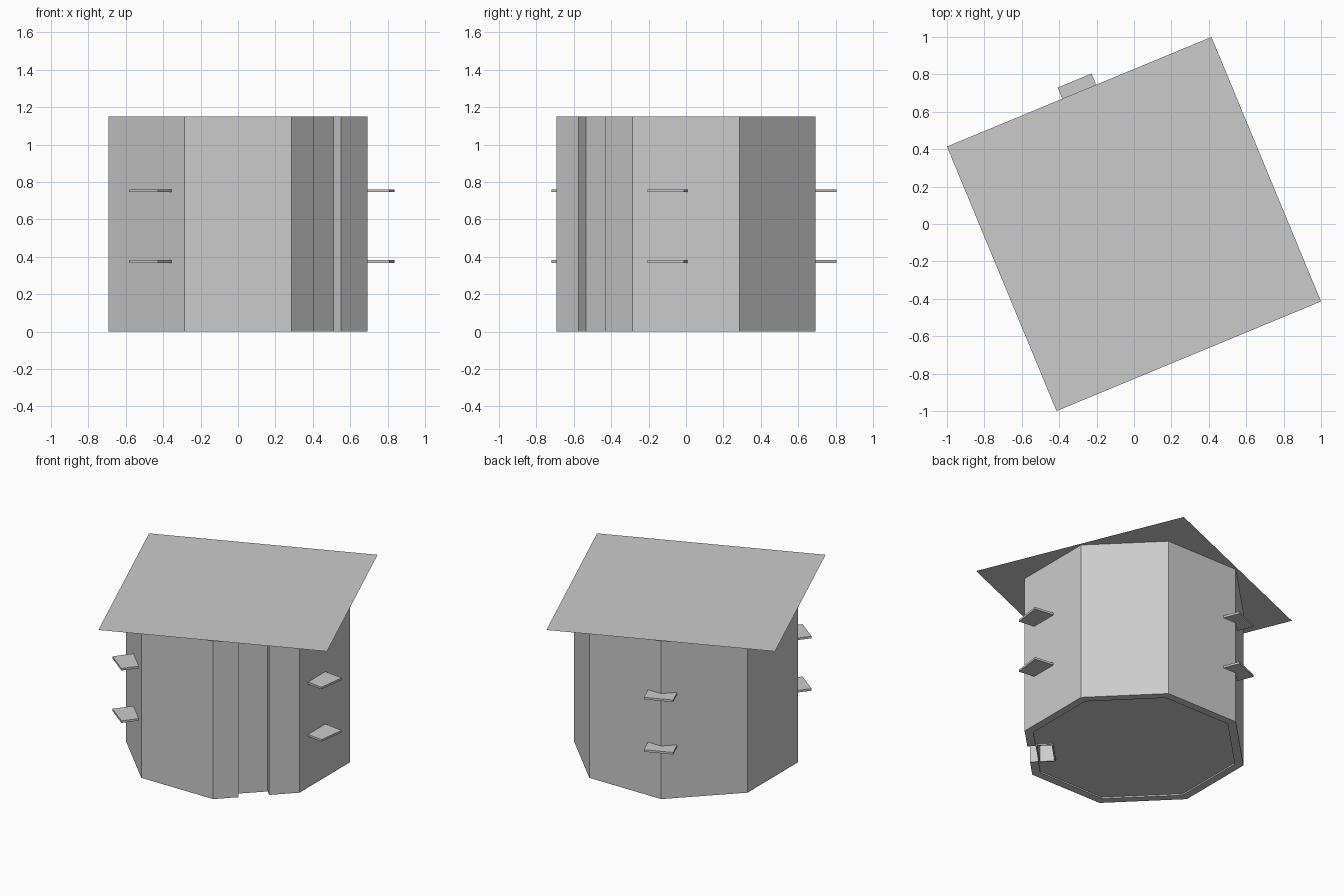
import bpy, bmesh
from math import sin, cos, radians, pi
from mathutils import Vector

if "Cube" in bpy.data.objects:
    bpy.data.objects.remove(bpy.data.objects["Cube"])

R_OUT, WALL, H = 0.75, 0.055, 1.15
AP = R_OUT * cos(pi / 8)                  # distance from centre to a facet
R_IN = (AP - WALL) / cos(pi / 8)
U = Vector((1, -1)).normalized()          # outward direction of the slotted facet
T = Vector((1, 1)).normalized()           # direction along that facet
SLOT0, SLOT1, CHANNEL = -0.12, 0.085, 0.16


def slot_pt(r, t):
    return tuple(U * r + T * t)


def octagon(r):
    # starts just past the slot and goes all the way round to just before it
    return [(r * cos(radians(-22.5 + 45 * i)), r * sin(radians(-22.5 + 45 * i)))
            for i in range(8)]


def prism(name, pts, z0, z1):
    me = bpy.data.meshes.new(name)
    bm = bmesh.new()
    face = bm.faces.new([bm.verts.new((x, y, z0)) for x, y in pts])
    if z1 > z0:
        ext = bmesh.ops.extrude_face_region(bm, geom=[face], use_keep_orig=True)
        vs = [v for v in ext["geom"] if isinstance(v, bmesh.types.BMVert)]
        bmesh.ops.translate(bm, verts=vs, vec=(0, 0, z1 - z0))
    bmesh.ops.recalc_face_normals(bm, faces=bm.faces)
    bm.to_mesh(me)
    bm.free()
    ob = bpy.data.objects.new(name, me)
    bpy.context.collection.objects.link(ob)
    return ob


# Octagonal wall, open at the vertical slot
inner = AP - WALL
wall = ([slot_pt(AP, SLOT1)] + octagon(R_OUT) + [slot_pt(AP, SLOT0), slot_pt(inner, SLOT0)]
        + octagon(R_IN)[::-1] + [slot_pt(inner, SLOT1)])
prism("outer_wall", wall, 0, H)

# Recessed slot panel and the shaft behind it
deep = AP - CHANNEL


def slot_box(name, r0, r1, t0, t1):
    prism(name, [slot_pt(r0, t0), slot_pt(r1, t0), slot_pt(r1, t1), slot_pt(r0, t1)], 0, H)


slot_box("slot_panel", inner - 0.01, inner, SLOT0, SLOT1)
slot_box("shaft_back", deep - 0.01, deep, SLOT0, SLOT1)
slot_box("shaft_side_left", deep, inner - 0.01, SLOT0 - 0.01, SLOT0)
slot_box("shaft_side_right", deep, inner - 0.01, SLOT1, SLOT1 + 0.01)

# Floors, cut out around the shaft
floor = ([slot_pt(inner, SLOT1)] + octagon(R_IN)
         + [slot_pt(inner, SLOT0), slot_pt(deep, SLOT0), slot_pt(deep, SLOT1)])
for i, z in enumerate((0.01, 0.37, 0.75)):
    prism(f"floor_{i}", floor, z, z + 0.012)

# Three outside ledges on each upper level
for level, z in enumerate((0.368, 0.746)):
    for k in range(3):
        a = radians(112.5 + 120 * k)
        u, t = Vector((cos(a), sin(a))), Vector((-sin(a), cos(a)))
        pts = [tuple(u * r + t * s) for r, s in
               ((0.63, -0.098), (0.83, -0.098), (0.83, 0.098), (0.63, 0.098))]
        prism(f"ledge_{level}_{k}", pts, z, z + 0.015)

# Flat square roof sheet
rr = 1 / cos(pi / 8)
roof = [(rr * cos(radians(67.5 + 90 * i)), rr * sin(radians(67.5 + 90 * i))) for i in range(4)]
prism("roof_sheet", roof, H, H)
